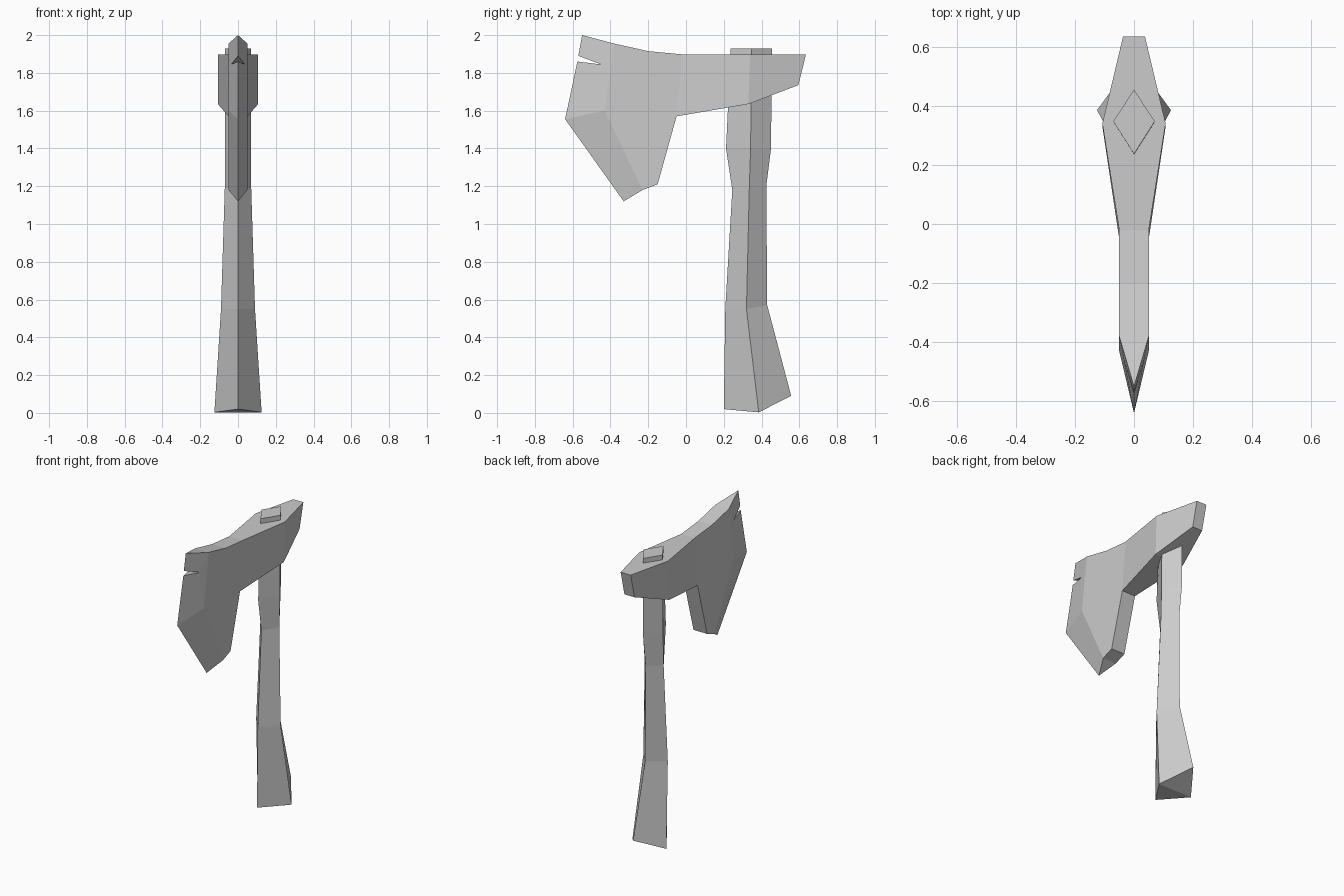
import bpy
import bmesh

if "Cube" in bpy.data.objects:
    bpy.data.objects.remove(bpy.data.objects["Cube"], do_unlink=True)

grey = bpy.data.materials.new("plain grey")
grey.use_nodes = True
colour = (0.6, 0.6, 0.6, 1)
grey.diffuse_color = colour
grey.node_tree.nodes["Principled BSDF"].inputs["Base Color"].default_value = colour


def finish(name, bm):
    """Clean up the mesh and add it to the scene with flat faces."""
    bmesh.ops.remove_doubles(bm, verts=bm.verts[:], dist=0.0001)
    bmesh.ops.recalc_face_normals(bm, faces=bm.faces[:])
    mesh = bpy.data.meshes.new(name)
    bm.to_mesh(mesh)
    bm.free()
    mesh.materials.append(grey)
    obj = bpy.data.objects.new(name, mesh)
    bpy.context.collection.objects.link(obj)
    return obj


# Axe head: named profile points as (half width, y, z)
points = {
    "tip": (0, -0.55, 2.0),
    "notch_top": (0, -0.57, 1.89),
    "notch": (0.036, -0.45, 1.845),
    "notch_low": (0, -0.575, 1.86),
    "edge": (0, -0.64, 1.555),
    "toe": (0, -0.33, 1.12),
    "ridge_top": (0.05, -0.38, 1.955),
    "ridge": (0.05, -0.43, 1.6),
    "ridge_low": (0.05, -0.23, 1.18),
    "crest": (0.05, -0.2, 1.915),
    "neck_top": (0.05, -0.02, 1.898),
    "neck_low": (0.05, -0.05, 1.57),
    "heel": (0.05, -0.15, 1.21),
    "eye_top": (0.107, 0.34, 1.898),
    "eye_low": (0.107, 0.33, 1.635),
    "poll_top": (0.037, 0.635, 1.898),
    "poll_low": (0.037, 0.595, 1.735),
}
# Faces of one cheek
cheek = [
    "tip ridge_top notch notch_top",
    "ridge_top ridge notch",
    "notch ridge edge notch_low",
    "edge ridge ridge_low toe",
    "ridge_top crest neck_top neck_low heel ridge_low ridge",
    "neck_top eye_top eye_low neck_low",
    "eye_top poll_top poll_low eye_low",
]
# Outline whose two sides are joined by the rim
rim = ("tip ridge_top crest neck_top eye_top poll_top poll_low eye_low neck_low "
       "heel ridge_low toe edge notch_low notch notch_top").split()

bm = bmesh.new()
left, right = {}, {}
for key, (x, y, z) in points.items():
    left[key] = bm.verts.new((x, y, z))
    right[key] = bm.verts.new((-x, y, z)) if x else left[key]
for side in (left, right):
    for face in cheek:
        bm.faces.new([side[k] for k in face.split()])
for a, b in zip(rim, rim[1:] + rim[:1]):
    loop = list(dict.fromkeys([left[a], left[b], right[b], right[a]]))
    if len(loop) > 2:
        bm.faces.new(loop)
finish("axe_head", bm)

# Handle: diamond sections as (half width, (front y, z), (side y, z), (back y, z))
sections = [
    (0.125, (0.2, 0.02), (0.385, 0.003), (0.557, 0.09)),
    (0.09, (0.208, 0.55), (0.32, 0.55), (0.43, 0.57)),
    (0.07, (0.245, 1.18), (0.335, 1.19), (0.425, 1.2)),
    (0.07, (0.212, 1.4), (0.342, 1.4), (0.45, 1.4)),
    (0.07, (0.237, 1.93), (0.347, 1.93), (0.455, 1.93)),
]
bm = bmesh.new()
rings = [[bm.verts.new(p) for p in ((0, *f), (w, *s), (0, *b), (-w, *s))]
         for w, f, s, b in sections]
for low, high in zip(rings, rings[1:]):
    for i in range(4):
        j = (i + 1) % 4
        bm.faces.new((low[i], low[j], high[j], high[i]))
front, side_l, back, side_r = rings[0]
bm.faces.new((front, side_r, side_l))
bm.faces.new((back, side_l, side_r))
bm.faces.new(rings[-1])
finish("handle", bm)
